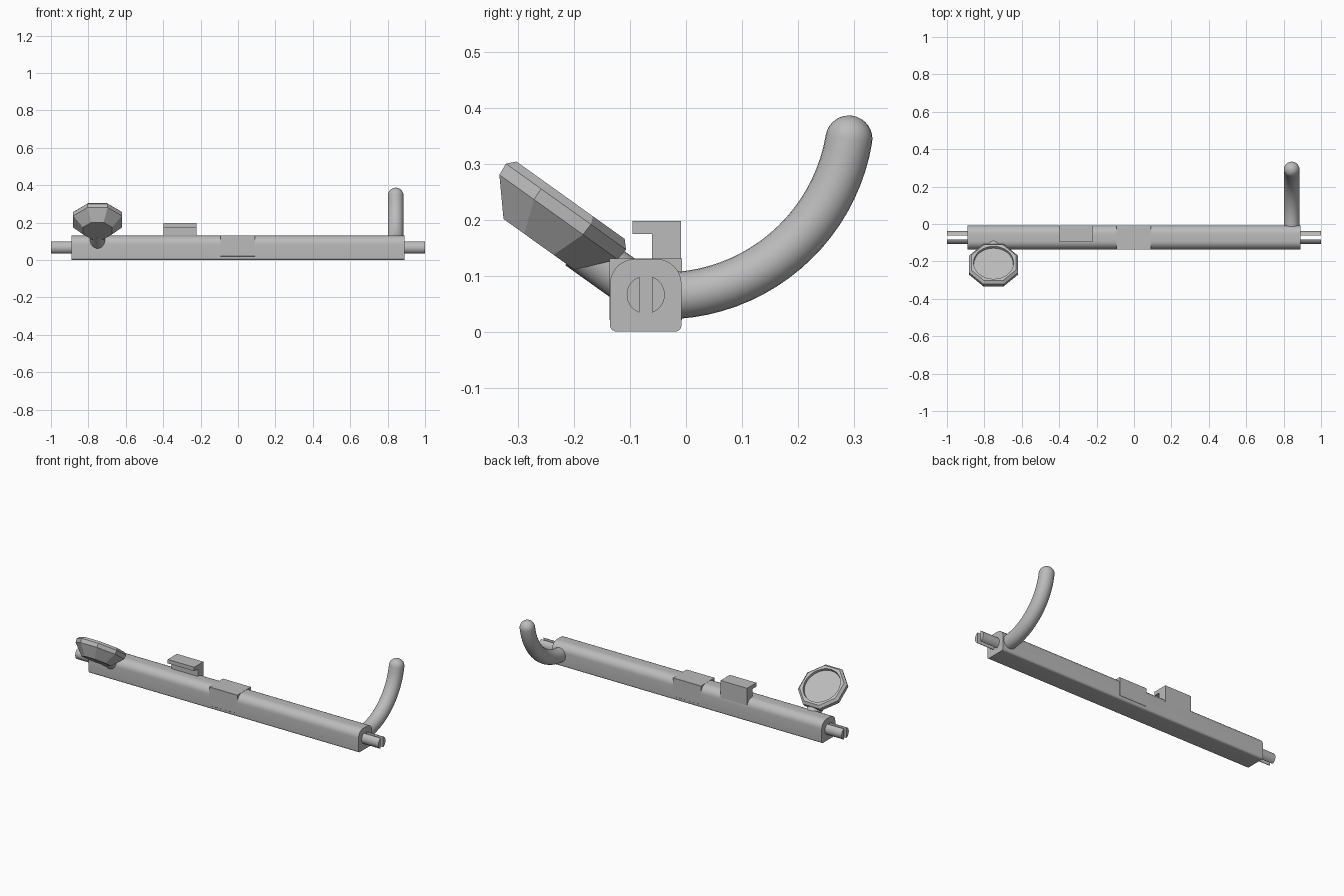
import bpy, bmesh
from math import sin, cos, pi, radians, acos
from mathutils import Vector

cube = bpy.data.objects.get("Cube")
if cube:
    bpy.data.objects.remove(cube)

GREY = (0.5, 0.5, 0.5, 1)
grey = bpy.data.materials.new("plain_grey")
grey.use_nodes = True
grey.diffuse_color = GREY
grey.node_tree.nodes["Principled BSDF"].inputs["Base Color"].default_value = GREY


def loft(name, rings, angle=30):
    """Skin equal-length rings of points and close both ends."""
    bm = bmesh.new()
    loops = [[bm.verts.new(p) for p in ring] for ring in rings]
    n = len(loops[0])
    for a, b in zip(loops, loops[1:]):
        for i in range(n):
            j = (i + 1) % n
            bm.faces.new((a[i], a[j], b[j], b[i]))
    bm.faces.new(loops[0])
    bm.faces.new(loops[-1])
    bmesh.ops.recalc_face_normals(bm, faces=bm.faces)
    mesh = bpy.data.meshes.new(name)
    bm.to_mesh(mesh)
    bm.free()
    mesh.materials.append(grey)
    obj = bpy.data.objects.new(name, mesh)
    bpy.context.collection.objects.link(obj)
    bpy.ops.object.select_all(action='DESELECT')
    obj.select_set(True)
    bpy.context.view_layer.objects.active = obj
    bpy.ops.object.shade_smooth_by_angle(angle=radians(angle))
    return obj


def prism(name, profile, x0, x1):
    """Extrude a (y, z) profile along x."""
    return loft(name, [[(x, y, z) for y, z in profile] for x in (x0, x1)])


def rounded_box(y0, y1, z0, z1, r_top, r_low, steps=8):
    """Rectangle profile with separate top and bottom corner radii."""
    pts = []
    corners = ((y1, z1, r_top, 1, 1), (y0, z1, r_top, -1, 1),
               (y0, z0, r_low, -1, -1), (y1, z0, r_low, 1, -1))
    for q, (y, z, r, sy, sz) in enumerate(corners):
        for i in range(steps + 1):
            a = (q + i / steps) * pi / 2
            pts.append((y - sy * r + r * cos(a), z - sz * r + r * sin(a)))
    return pts


# Main bar with rounded top, and the square block in its middle
Y0, Y1, TOP = -0.136, -0.008, 0.13
bar = rounded_box(Y0, Y1, 0, TOP, 0.045, 0.012)
prism("main_bar", bar, -0.89, 0.89)
prism("centre_block", rounded_box(Y0 - 0.001, Y1 + 0.001, 0.02, TOP + 0.001, 0.001, 0.001, 1),
      -0.093, 0.091)

# Split pins on both ends, each of two half rounds with a slot between
PIN_Y, PIN_Z, PIN_R, GAP = -0.072, 0.066, 0.034, 0.0115
half = acos(GAP / PIN_R)
for end, sx in (("left", 1), ("right", -1)):
    for side, sy in (("back", 1), ("front", -1)):
        arc = [half * (i / 8 - 1) for i in range(17)]
        profile = [(PIN_Y + sy * PIN_R * cos(a), PIN_Z + PIN_R * sin(a)) for a in arc]
        prism(f"{end}_pin_{side}_half", profile, sx * 0.88, sx)

# Overhanging clip on top of the bar
clip = [(-0.009, 0.08), (-0.009, 0.198), (-0.096, 0.198),
        (-0.096, 0.175), (-0.061, 0.175), (-0.061, 0.08)]
prism("top_clip", clip, -0.397, -0.222)

# Curved hook sweeping back and up, ending in a round tip
HOOK_X, TUBE, SWEEP = 0.843, 0.042, 0.336
centre = Vector((HOOK_X, -0.04, 0.40))
across = Vector((1, 0, 0))


def hook_ring(a, forward, r):
    out = Vector((0, cos(a), sin(a)))
    along = Vector((0, -sin(a), cos(a)))
    mid = centre + out * SWEEP + along * forward
    return [mid + r * (across * cos(t) + out * sin(t))
            for t in (2 * pi * i / 24 for i in range(24))]


start, stop = radians(-90), radians(-9.5)
rings = [hook_ring(start + (stop - start) * i / 20, 0, TUBE) for i in range(21)]
for i in range(1, 8):
    t = i / 8 * pi / 2
    rings.append(hook_ring(stop, TUBE * sin(t), TUBE * cos(t)))
rings.append(hook_ring(stop, TUBE, 0.002))
loft("curved_hook", rings, 40)

# Tilted frame for the eight-sided cup: down the slope, and out of its face
cup = Vector((-0.751, -0.2065, 0.235))
down = Vector((0, 0.814, -0.582)).normalized()
out = Vector((0, 0.582, 0.814)).normalized()


def cup_ring(r, depth, octagon=True):
    ring = []
    for i in range(32):
        t = 2 * pi * i / 32
        off = (t + pi / 8) % (pi / 4) - pi / 8
        rad = r / cos(off) if octagon else r
        ring.append(cup + rad * (across * cos(t) + down * sin(t)) + out * depth)
    return ring


# Cup with tapered back, chamfered rim and shallow round dish
loft("eight_sided_cup", [
    cup_ring(0.078, -0.097), cup_ring(0.130, -0.037), cup_ring(0.132, -0.014),
    cup_ring(0.119, 0), cup_ring(0.107, 0, False), cup_ring(0.105, -0.014, False)], 20)

# Round stem joining the cup to the bar
stem = []
for d in (0.06, 0.17):
    mid = cup + down * d - out * 0.059
    stem.append([mid + 0.041 * (across * cos(t) + out * sin(t))
                 for t in (2 * pi * i / 24 for i in range(24))])
loft("cup_stem", stem)
